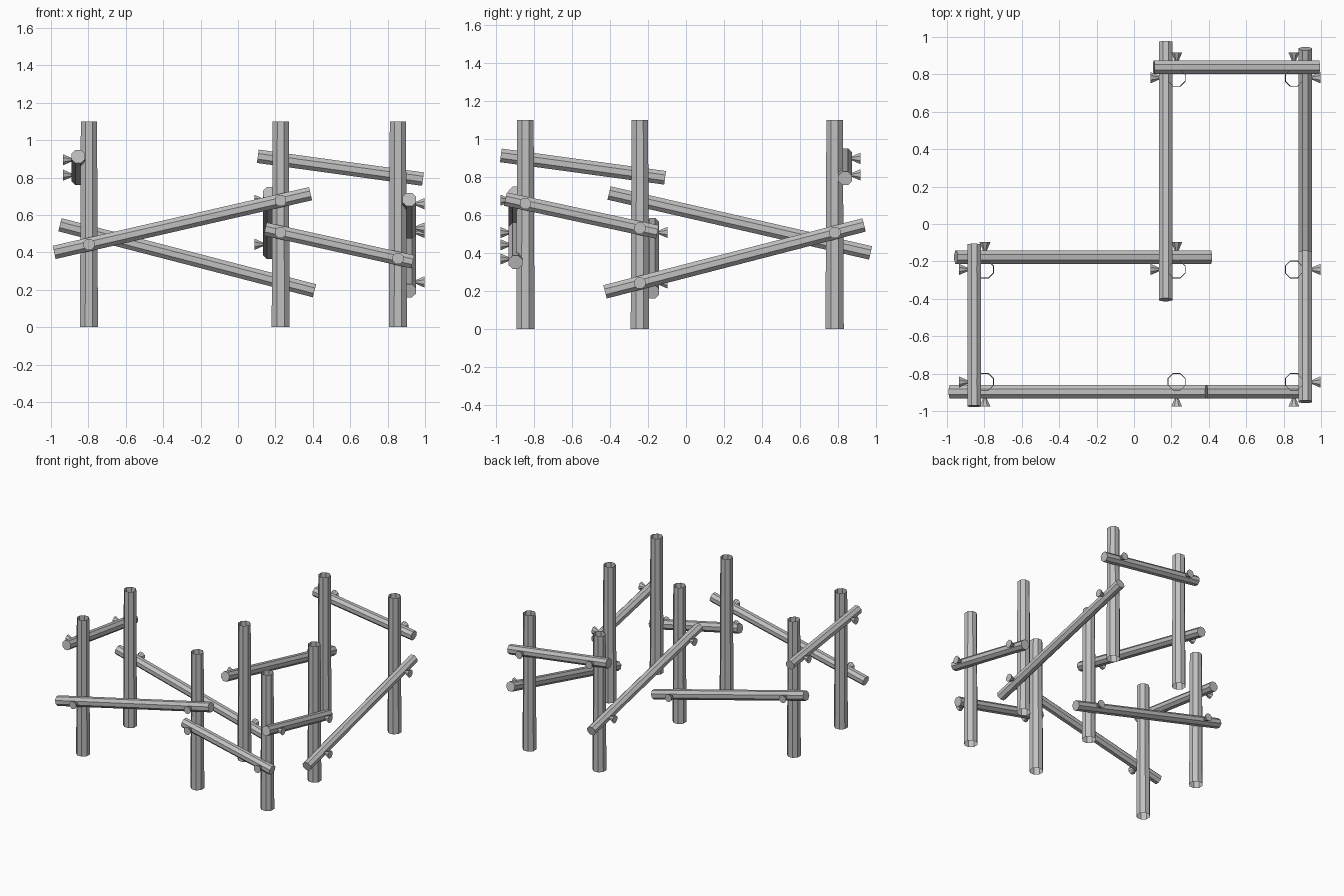
import bpy
from math import pi
from mathutils import Vector, Quaternion

cube = bpy.data.objects.get("Cube")
if cube:
    bpy.data.objects.remove(cube, do_unlink=True)

grey = bpy.data.materials.new("plain grey")
grey.use_nodes = True
colour = (0.53, 0.53, 0.53, 1)
grey.diffuse_color = colour
grey.node_tree.nodes["Principled BSDF"].inputs["Base Color"].default_value = colour


def pole(name, start, end, r1, r2, fill="NGON"):
    """Eight-sided pole between two points, with a flat face to each side."""
    a, b = Vector(start), Vector(end)
    axis = b - a
    bpy.ops.mesh.primitive_cone_add(vertices=8, radius1=r1, radius2=r2, depth=axis.length,
                                    end_fill_type=fill, location=(a + b) / 2)
    ob = bpy.context.object
    ob.name = name
    ob.rotation_mode = "QUATERNION"
    turn = Quaternion((0, 0, 1), pi / 8)
    ob.rotation_quaternion = axis.to_track_quat("Z", "Y") @ turn
    ob.data.materials.append(grey)


# Upright posts: open tubes, slightly tapered
LEFT, MID, RIGHT = -0.797, 0.228, 0.855
FRONT, CENTRE, BACK = -0.845, -0.243, 0.782
posts = [(x, y) for x in (LEFT, MID, RIGHT) for y in (FRONT, CENTRE)]
posts += [(MID, BACK), (RIGHT, BACK)]
for i, (x, y) in enumerate(posts):
    pole(f"post_{i + 1}", (x, y, 0), (x, y, 1.1), 0.052, 0.047, "NOTHING")

# Sloping rails: axis they run along, fixed offset, (start, z), (end, z), bolt side, posts
rails = [
    ("front_long_rail", 0, -0.897, (-0.983, 0.40), (0.388, 0.714), -1, (LEFT, MID)),
    ("front_short_rail", 0, -0.897, (0.145, 0.525), (0.935, 0.35), -1, (MID, RIGHT)),
    ("middle_rail", 0, -0.177, (-0.952, 0.548), (0.409, 0.195), 1, (LEFT, MID)),
    ("back_rail", 0, 0.837, (0.106, 0.914), (0.989, 0.792), 1, (MID, RIGHT)),
    ("side_short_rail", 1, 0.916, (-0.95, 0.683), (-0.15, 0.51), 1, (FRONT, CENTRE)),
    ("side_long_rail", 1, 0.916, (-0.426, 0.195), (0.937, 0.547), 1, (CENTRE, BACK)),
    ("inner_rail", 1, 0.169, (-0.405, 0.715), (0.971, 0.40), -1, (CENTRE, BACK)),
    ("end_rail", 1, -0.855, (-0.974, 0.913), (-0.11, 0.795), -1, (FRONT, CENTRE)),
]
for name, run, offset, (s, zs), (e, ze), side, crossings in rails:
    def place(along, across, z):
        return (along, across, z) if run == 0 else (across, along, z)

    pole(name, place(s, offset, zs), place(e, offset, ze), 0.039, 0.039)
    # Flared bolts where the rail crosses each post
    for n, c in enumerate(crossings):
        z = zs + (ze - zs) * (c - s) / (e - s)
        pole(f"{name}_bolt_{n + 1}", place(c, offset + side * 0.02, z),
             place(c, offset + side * 0.08, z), 0.004, 0.032)
